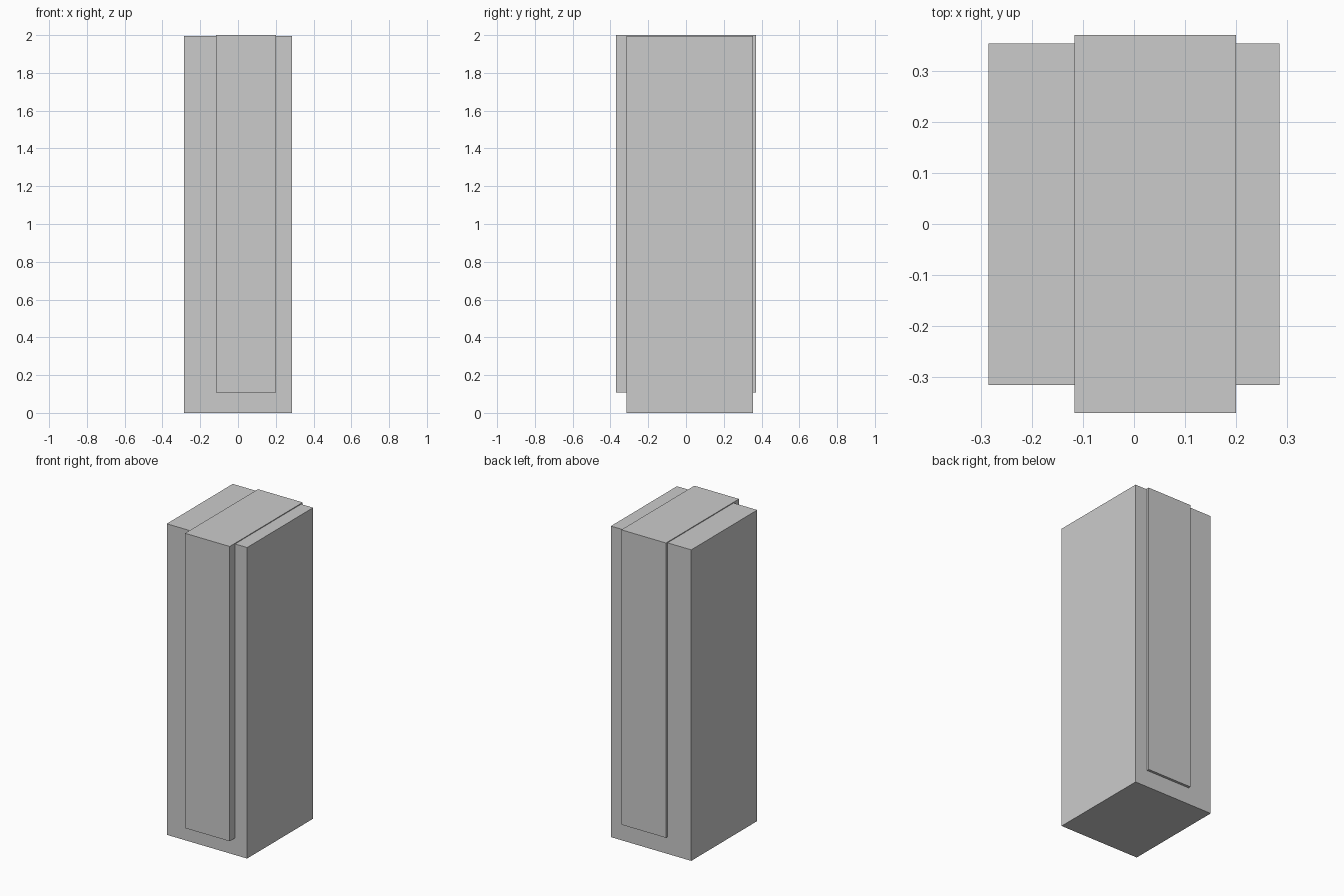
import bpy

if "Cube" in bpy.data.objects:
    bpy.data.objects.remove(bpy.data.objects["Cube"])


def box(name, low, high):
    """Add an axis-aligned box spanning two opposite corners."""
    centre = [(a + b) / 2 for a, b in zip(low, high)]
    size = [b - a for a, b in zip(low, high)]
    bpy.ops.mesh.primitive_cube_add(size=1, location=centre)
    obj = bpy.context.object
    obj.name = name
    obj.scale = size
    bpy.ops.object.transform_apply(location=False, rotation=False, scale=True)
    return obj


# Main upright body standing on the ground
box("main_body", (-0.285, -0.315, 0.0), (0.285, 0.354, 1.995))

# Off-centre slab running through the body, proud at front, back and top
box("through_slab", (-0.117, -0.37, 0.109), (0.2, 0.37, 2.0))
